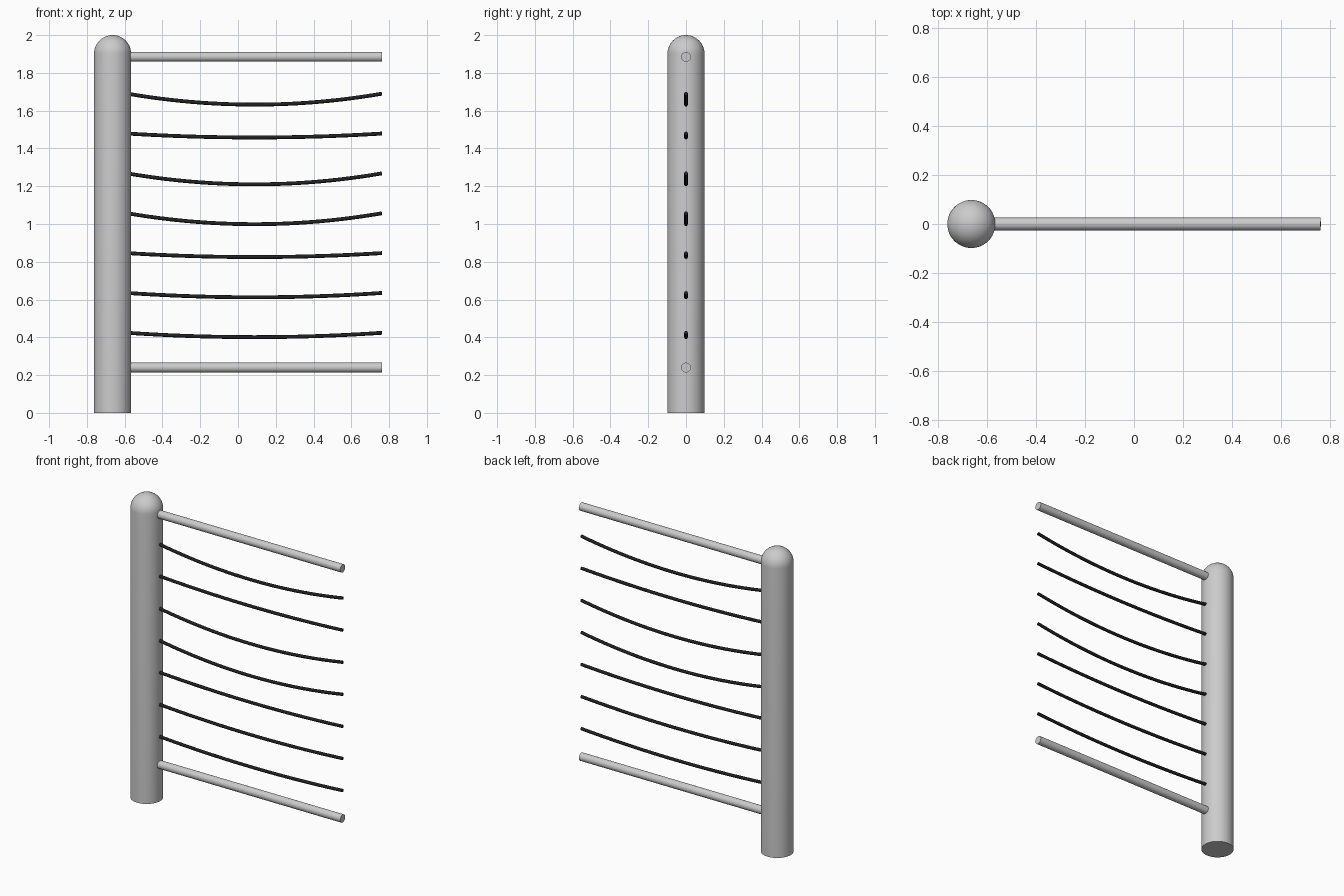
import bpy, bmesh, math
from mathutils import Vector

if "Cube" in bpy.data.objects:
    bpy.data.objects.remove(bpy.data.objects["Cube"])

POST_X, POST_R, END_X = -0.664, 0.098, 0.762
WIRE_START = POST_X + POST_R - 0.02


def add_object(name, bm):
    bmesh.ops.recalc_face_normals(bm, faces=bm.faces)
    mesh = bpy.data.meshes.new(name)
    bm.to_mesh(mesh)
    bm.free()
    obj = bpy.data.objects.new(name, mesh)
    bpy.context.collection.objects.link(obj)
    bpy.ops.object.select_all(action='DESELECT')
    obj.select_set(True)
    bpy.context.view_layer.objects.active = obj
    bpy.ops.object.shade_smooth_by_angle(angle=math.radians(40))
    return obj


def tube(name, path, radius, sides):
    """Capped round tube along a path lying in the xz plane."""
    bm = bmesh.new()
    rings = []
    for i, p in enumerate(path):
        t = (path[min(i + 1, len(path) - 1)] - path[max(i - 1, 0)]).normalized()
        side = Vector((0, 1, 0))
        up = t.cross(side)
        rings.append([bm.verts.new(p + radius * (math.cos(a) * side + math.sin(a) * up))
                      for a in (math.tau * k / sides for k in range(sides))])
    for a, b in zip(rings, rings[1:]):
        for k in range(sides):
            n = (k + 1) % sides
            bm.faces.new((a[k], a[n], b[n], b[k]))
    bm.faces.new(rings[0])
    bm.faces.new(rings[-1])
    return add_object(name, bm)


# Round post with a domed top, spun from a half profile
profile = [(0, 0), (POST_R, 0)]
profile += [(POST_R * math.cos(a), 2 - POST_R + POST_R * math.sin(a))
            for a in (math.pi / 2 * i / 12 for i in range(13))]
bm = bmesh.new()
verts = [bm.verts.new((POST_X + r, 0, z)) for r, z in profile]
edges = [bm.edges.new(pair) for pair in zip(verts, verts[1:])]
bmesh.ops.spin(bm, geom=verts + edges, cent=(POST_X, 0, 0), axis=(0, 0, 1),
               angle=math.tau, steps=48, use_duplicate=False)
bmesh.ops.remove_doubles(bm, verts=bm.verts, dist=1e-4)
add_object("post", bm)

# Straight top and bottom rails
for name, z in (("bottom_rail", 0.24), ("top_rail", 1.885)):
    tube(name, [Vector((POST_X + 0.05, 0, z)), Vector((END_X, 0, z))], 0.026, 32)

# Sagging dark wires: end height and sag
black = bpy.data.materials.new("black_wire")
black.diffuse_color = (0.015, 0.015, 0.015, 1)
black.use_nodes = True
black.node_tree.nodes["Principled BSDF"].inputs["Base Color"].default_value = black.diffuse_color
sags = [0.023, 0.023, 0.021, 0.058, 0.058, 0.021, 0.058]
for i, sag in enumerate(sags):
    z = 0.424 + 0.211 * i
    path = []
    for k in range(25):
        u = k / 24
        path.append(Vector((WIRE_START + (END_X - WIRE_START) * u, 0,
                            z - 4 * sag * u * (1 - u))))
    wire = tube(f"wire_{i + 1}", path, 0.01, 12)
    wire.data.materials.append(black)
